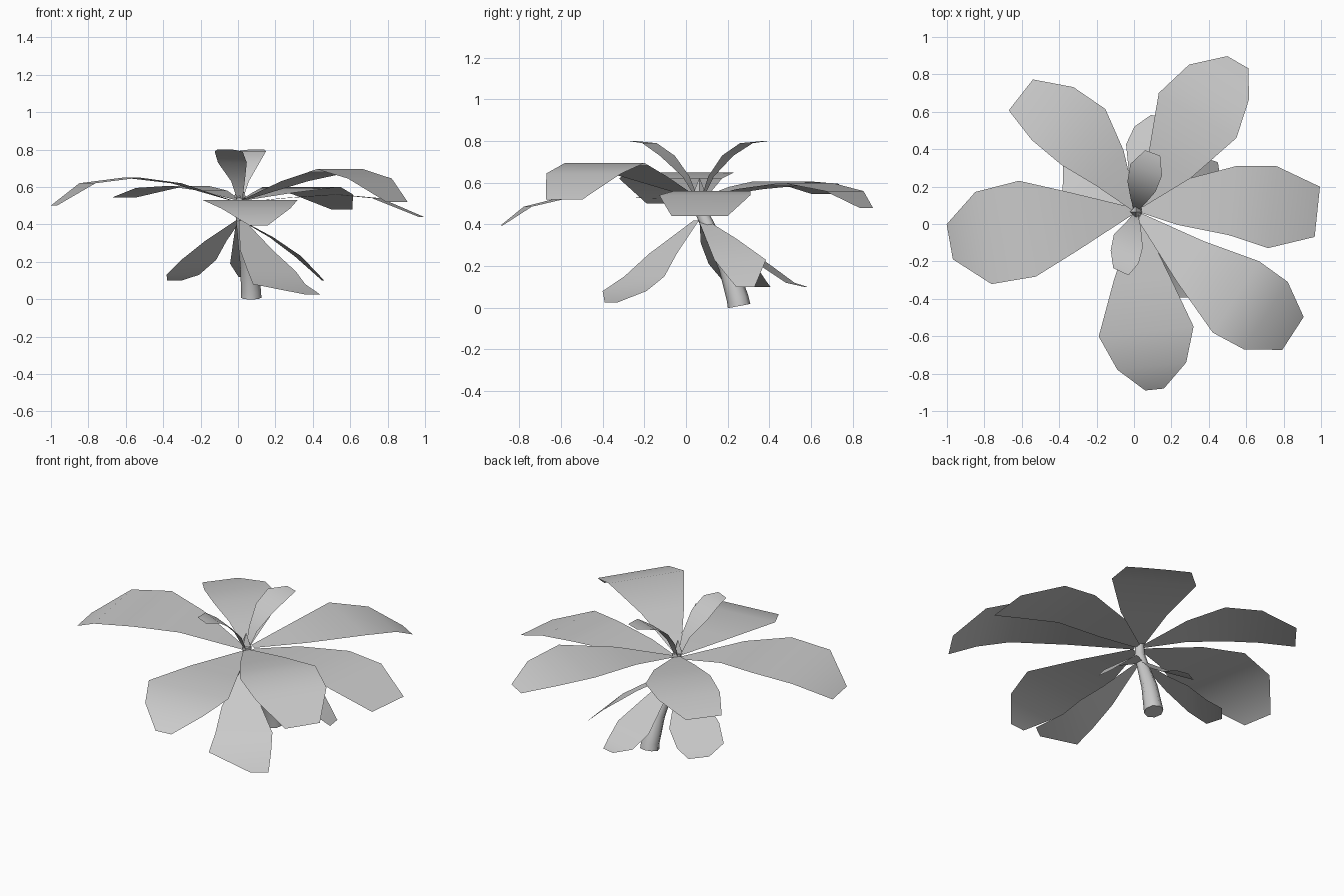
import bpy, bmesh, math

# Each leaf: compass heading, then rows of (x, y, z, width) from base to tip
def leaf(name, heading, rows):
    h = math.radians(heading)
    cx, cy = math.sin(h), -math.cos(h)
    bm = bmesh.new()
    prev = None
    for x, y, z, w in rows:
        pair = [bm.verts.new((x + s * cx * w / 2, y + s * cy * w / 2, z)) for s in (-1, 1)]
        if prev:
            f = bm.faces.new((prev[0], prev[1], pair[1], pair[0]))
            f.smooth = True
        prev = pair
    me = bpy.data.meshes.new(name)
    bm.to_mesh(me)
    bm.free()
    ob = bpy.data.objects.new(name, me)
    bpy.context.collection.objects.link(ob)

# Six broad leaves spreading outward
broad = [
    (190, [(-.01, .07, .52, .04), (-.33, .015, .62, .32), (-.57, -.025, .65, .52),
           (-.805, -.075, .62, .5), (-.985, -.095, .5, .19)]),
    (276, [(.02, .03, .52, .04), (.04, -.29, .53, .3), (.065, -.575, .53, .51),
           (.095, -.76, .485, .37), (.11, -.885, .395, .1)]),
    (-33, [(.03, .04, .53, .04), (.3, -.2, .63, .26), (.545, -.39, .695, .455),
           (.705, -.49, .645, .43), (.85, -.585, .52, .21)]),
    (-6, [(.04, .08, .52, .04), (.245, .115, .54, .24), (.525, .125, .56, .37),
          (.74, .09, .54, .44), (.98, .065, .44, .27)]),
    (60, [(.03, .1, .53, .04), (.19, .31, .57, .26), (.34, .58, .6, .48),
          (.455, .76, .56, .37), (.555, .865, .48, .13)]),
    (142, [(0, .09, .53, .04), (-.13, .3, .58, .24), (-.27, .465, .605, .38),
           (-.435, .59, .595, .36), (-.605, .69, .545, .21)]),
]

# Four drooping leaves under them
drooping = [
    (-53, [(.02, .05, .42, .04), (.1, -.11, .26, .22), (.18, -.2, .15, .32),
           (.22, -.295, .08, .35), (.4, -.36, .025, .1)]),
    (140, [(0, .08, .42, .04), (-.12, .14, .31, .18), (-.21, .22, .21, .29),
           (-.295, .28, .13, .27), (-.34, .36, .1, .12)]),
    (8, [(.02, .08, .42, .04), (.18, .17, .33, .15), (.32, .26, .23, .25),
         (.455, .285, .1, .09)]),
    (78, [(.01, .1, .42, .04), (.05, .27, .29, .16), (.08, .4, .19, .25),
          (.1, .5, .12, .2), (.13, .575, .1, .08)]),
]

# Two young leaves curling up at the crown
young = [
    (245, [(.01, .05, .53, .03), (0, 0, .63, .08), (-.03, -.09, .73, .17),
           (-.05, -.175, .79, .165), (-.07, -.255, .8, .09)]),
    (70, [(.01, .08, .53, .03), (.02, .12, .63, .08), (.04, .2, .73, .16),
          (.065, .29, .79, .18), (.1, .38, .8, .085)]),
]

for kind, group in (("broad_leaf", broad), ("drooping_leaf", drooping), ("young_leaf", young)):
    for i, (heading, rows) in enumerate(group, 1):
        leaf(f"{kind}_{i}", heading, rows)

# Curved tapering stem
cu = bpy.data.curves.new("stem", "CURVE")
cu.dimensions = "3D"
cu.bevel_depth = 1
cu.bevel_resolution = 2
cu.use_fill_caps = True
sp = cu.splines.new("POLY")
path = [(.07, .255, .008, .055), (.07, .248, .045, .053), (.055, .2, .2, .045),
        (.03, .12, .36, .035), (.015, .07, .47, .03), (.015, .065, .54, .025)]
sp.points.add(len(path) - 1)
for p, (x, y, z, r) in zip(sp.points, path):
    p.co = (x, y, z, 1)
    p.radius = r
sp.use_smooth = True
stem = bpy.data.objects.new("stem", cu)
bpy.context.collection.objects.link(stem)

# Four-sided bud at the crown
bpy.ops.mesh.primitive_cone_add(vertices=4, radius1=.032, radius2=0, depth=.08,
                                location=(.01, .065, .585))
bpy.context.object.name = "bud"
